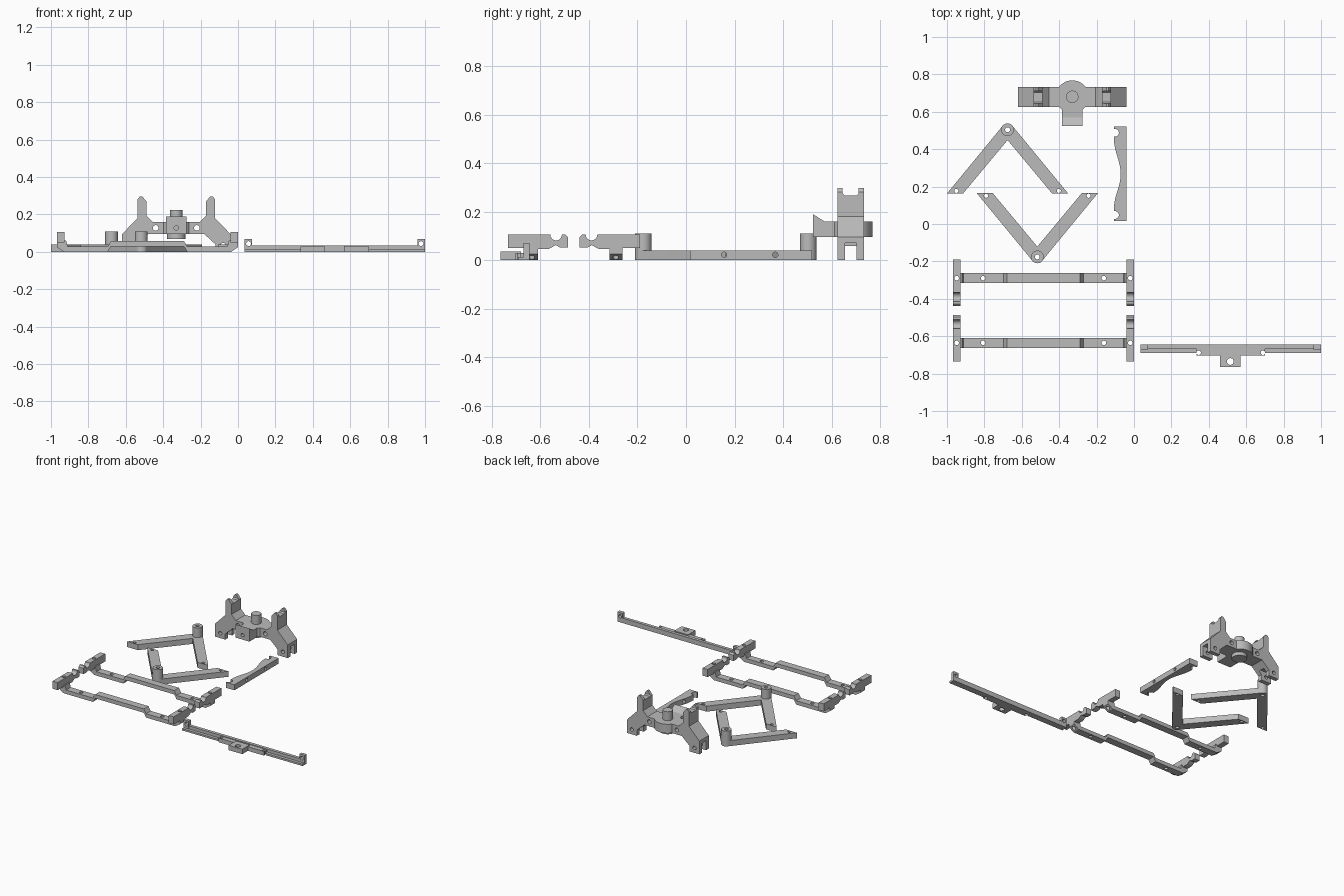
import bpy, bmesh, math
from mathutils import Vector

if "Cube" in bpy.data.objects:
    bpy.data.objects.remove(bpy.data.objects["Cube"])

grey = bpy.data.materials.new("plain grey")
grey.diffuse_color = (0.5, 0.5, 0.5, 1)
grey.use_nodes = True
grey.node_tree.nodes["Principled BSDF"].inputs["Base Color"].default_value = grey.diffuse_color


def place(u, v, w, axis):
    return {"x": (w, u, v), "y": (u, w, v), "z": (u, v, w)}[axis]


def prism(name, pts, axis, a, b):
    """Extrude a 2D outline along an axis from a to b."""
    bm = bmesh.new()
    face = bm.faces.new([bm.verts.new(place(u, v, a, axis)) for u, v in pts])
    ext = bmesh.ops.extrude_face_region(bm, geom=[face])
    move = Vector(place(0, 0, b - a, axis))
    bmesh.ops.translate(bm, vec=move, verts=[e for e in ext["geom"] if isinstance(e, bmesh.types.BMVert)])
    bmesh.ops.recalc_face_normals(bm, faces=bm.faces)
    mesh = bpy.data.meshes.new(name)
    bm.to_mesh(mesh)
    bm.free()
    mesh.materials.append(grey)
    ob = bpy.data.objects.new(name, mesh)
    bpy.context.collection.objects.link(ob)
    return ob


def box(name, x0, x1, y0, y1, z0, z1):
    return prism(name, [(x0, y0), (x1, y0), (x1, y1), (x0, y1)], "z", z0, z1)


def rod(name, u, v, r, axis, a, b, n=32):
    pts = [(u + r * math.cos(math.tau * i / n), v + r * math.sin(math.tau * i / n)) for i in range(n)]
    return prism(name, pts, axis, a, b)


def combine(target, others, op):
    for other in others:
        m = target.modifiers.new("join", "BOOLEAN")
        m.operation, m.solver, m.object = op, "EXACT", other
        bpy.context.view_layer.objects.active = target
        bpy.ops.object.modifier_apply(modifier=m.name)
        bpy.data.objects.remove(other)
    return target


def union(target, *others):
    return combine(target, others, "UNION")


def cut(target, *others):
    return combine(target, others, "DIFFERENCE")


def mirrored(half, c):
    """Full outline from its right half, mirrored about u = c."""
    return [(c + u, v) for u, v in half] + [(c - u, v) for u, v in reversed(half)]


# Forked hub: arms, legs and upright prongs in one profile
hx, hy = -0.33, 0.68
half = [(0.15, 0.095), (0.21, 0.04), (0.21, 0), (0.29, 0), (0.29, 0.095), (0.207, 0.18),
        (0.207, 0.28), (0.195, 0.297), (0.182, 0.297), (0.16, 0.27), (0.16, 0.195), (0.125, 0.16)]
hub = prism("forked_hub", mirrored(half, hx), "y", 0.625, 0.733)
tab = [(0.523, 0.095), (0.64, 0.095), (0.64, 0.16), (0.57, 0.16), (0.523, 0.19)]
union(hub, rod("disc", hx, hy, 0.088, "z", 0.095, 0.16, 48),
      prism("tab", tab, "x", hx - 0.055, hx + 0.055),
      rod("shaft", hx, hy, 0.033, "z", 0.15, 0.225),
      rod("lower_boss", hx, hy, 0.05, "z", 0.07, 0.1))
cutters = [rod("hole", hx, 0.128, 0.012, "y", 0.5, 0.56)]
prong = [(0.645, 0.32), (0.645, 0.275), (0.653, 0.267), (0.704, 0.267), (0.712, 0.275), (0.712, 0.32)]
for s in (-1, 1):
    cutters += [
        rod("hole", hx + s * 0.11, 0.128, 0.015, "y", 0.55, 0.8),
        rod("pin_hole", hx + s * 0.25, 0.035, 0.013, "y", 0.55, 0.8),
        box("leg_slot", hx + s * 0.25 - 0.06, hx + s * 0.25 + 0.06, 0.656, 0.703, -0.02, 0.07),
        prism("prong_notch", prong, "x", hx + s * 0.185 - 0.05, hx + s * 0.185 + 0.05)]
cut(hub, *cutters)


# V brackets: two angled arms meeting at a raised pivot
def v_bracket(name, cx, cy, s):
    def pts(half_pts):
        return [(x, cy + s * y) for x, y in mirrored(half_pts, cx)]
    outline = pts([(0.025, 0.022), (0.324, -0.341), (0.238, -0.341), (0.0005, -0.056)])
    v = prism(name, outline, "z", 0, 0.04)
    union(v, rod("pivot", cx, cy, 0.034, "z", 0, 0.11))
    return cut(v, rod("hole", cx, cy, 0.013, "z", -0.1, 0.2),
               *[rod("hole", cx + k * 0.274, cy - s * 0.327, 0.011, "z", -0.1, 0.2) for k in (-1, 1)])


v_bracket("rear_v_bracket", -0.676, 0.504, 1)
v_bracket("front_v_bracket", -0.517, -0.176, -1)

# Curved lever with hooked ends
curve = [(-0.107 + 0.036 * math.cos(math.pi * t / 2 / 8) ** 2, 0.268 + 0.185 * t / 8) for t in range(-8, 9)]
lever = prism("curved_lever", [(-0.04, 0.52), (-0.04, 0.016), (-0.107, 0.016), (-0.107, 0.06)]
              + curve + [(-0.107, 0.476), (-0.107, 0.52)], "z", 0, 0.04)
cut(lever, *[rod("hook", -0.102, 0.268 + s * 0.22, 0.021, "z", -0.1, 0.1) for s in (-1, 1)],
    *[rod("hole", y, 0.022, 0.011, "x", -0.2, 0.1) for y in (0.157, 0.368)])


# Rails: arched bar with a notched clamp block on each end
def rail(name, s):
    rx, my = -0.484, -0.4625

    def yy(pts):
        return [(my + s * y, z) for y, z in pts]
    low = [(0.195, 0.03), (0.213, 0), (0.447, 0), (0.484, 0.025), (0.484, 0.06), (0.435, 0.06),
           (0.427, 0.028), (0.213, 0.028), (0.195, 0.058)]
    y0, y1 = sorted((my + s * 0.147, my + s * 0.2))
    bar = prism(name, mirrored(low, rx), "y", y0, y1)
    arc = [(0.073 + 0.024 * math.cos(math.pi * i / 8), 0.105 - 0.024 * math.sin(math.pi * i / 8)) for i in range(9)]
    block = [(0.024, 0.053), (0.058, 0.053), (0.075, 0.062), (0.09, 0.053), (0.105, 0.045), (0.147, 0.045),
             (0.2, 0.05), (0.272, 0.05), (0.272, 0.105)] + arc + [(0.035, 0.105), (0.024, 0.095)]
    for k in (-1, 1):
        union(bar, prism("clamp", yy(block), "x", rx + k * 0.464 - 0.02, rx + k * 0.464 + 0.02))
    return cut(bar, *[rod("hole", rx + d, my + s * 0.173, 0.012, "z", -0.1, 0.2)
                      for d in (-0.464, -0.323, 0.323, 0.464)])


rail("rear_rail", 1)
rail("front_rail", -1)

# Long stepped bar with a centre tab and upright end lugs
sx = 0.5175
strip = prism("long_bar", [(-0.69, 0), (-0.645, 0), (-0.645, 0.035), (-0.668, 0.035), (-0.668, 0.013), (-0.69, 0.013)],
              "x", 0.035, 1.0)
union(strip, box("pad", 0.335, 0.70, -0.702, -0.66, 0, 0.03),
      box("tab", 0.46, 0.57, -0.765, -0.68, 0, 0.035),
      *[box("lug", sx + s * 0.4625 - 0.02, sx + s * 0.4625 + 0.02, -0.67, -0.645, 0, 0.07) for s in (-1, 1)])
cut(strip, rod("hole", 0.515, -0.735, 0.018, "z", -0.1, 0.1),
    *[rod("hole", sx + s * 0.172, -0.688, 0.012, "z", -0.1, 0.1) for s in (-1, 1)],
    *[rod("hole", sx + s * 0.461, 0.044, 0.013, "y", -0.8, -0.5) for s in (-1, 1)])

# Smooth the round surfaces and keep edges crisp
for ob in bpy.context.scene.objects:
    ob.select_set(True)
    bpy.context.view_layer.objects.active = ob
bpy.ops.object.shade_smooth_by_angle(angle=math.radians(30))
